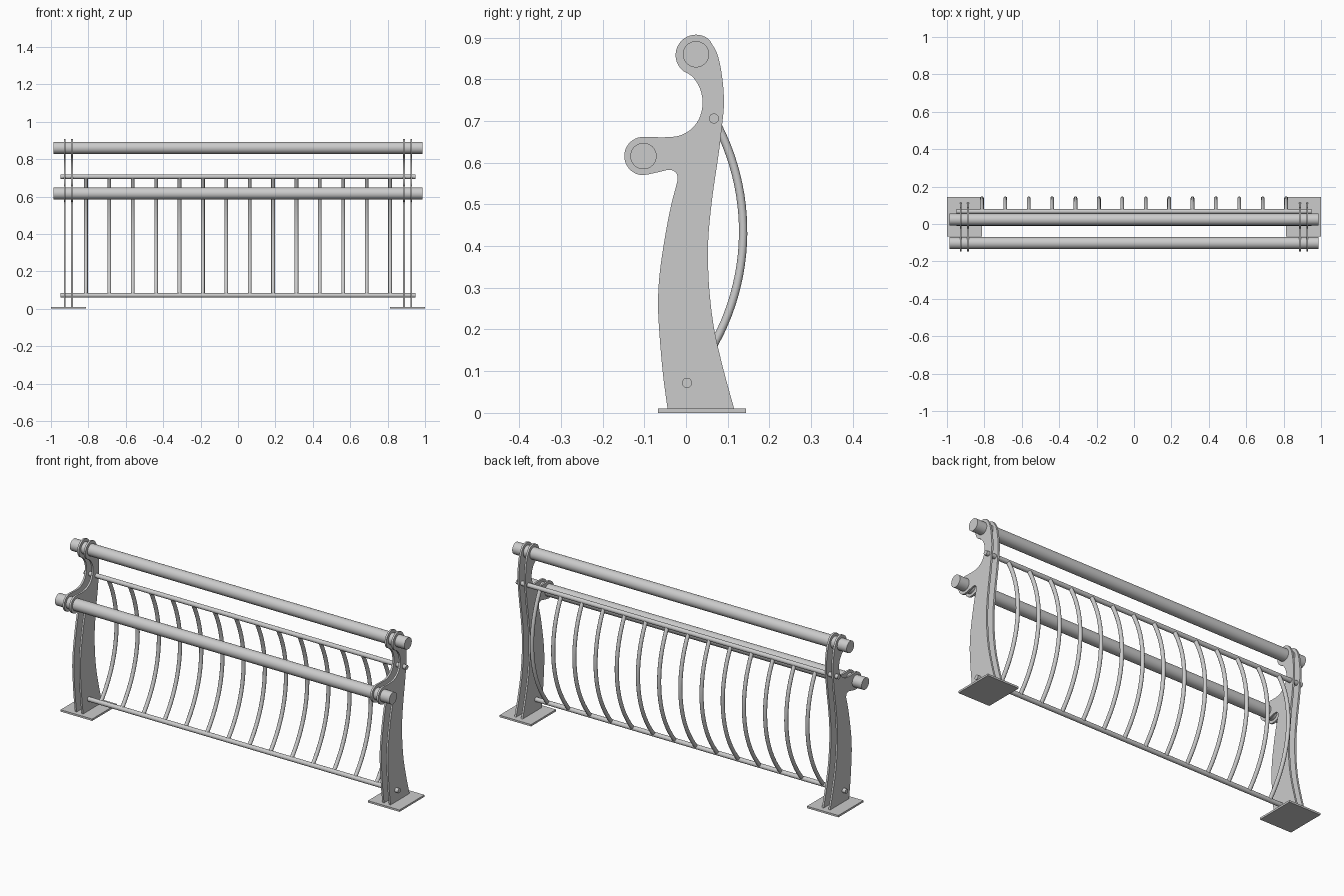
import bpy, bmesh, math
from mathutils import Vector

if "Cube" in bpy.data.objects:
    bpy.data.objects.remove(bpy.data.objects["Cube"])

COL = bpy.context.collection


def add(name, mesh, loc=(0, 0, 0)):
    ob = bpy.data.objects.new(name, mesh)
    ob.location = loc
    COL.objects.link(ob)
    return ob


def finish(bm, name, smooth=True):
    bmesh.ops.recalc_face_normals(bm, faces=bm.faces)
    me = bpy.data.meshes.new(name)
    for f in bm.faces:
        f.smooth = smooth
    bm.to_mesh(me)
    bm.free()
    if smooth:
        me.set_sharp_from_angle(angle=math.radians(30))
    return me


def arc(cy, cz, r, a0, a1, n):
    """Points on a circle in the y-z plane, angles in degrees."""
    return [(cy + r * math.cos(math.radians(a0 + (a1 - a0) * i / n)),
             cz + r * math.sin(math.radians(a0 + (a1 - a0) * i / n))) for i in range(n + 1)]


def spline(pts, n=5):
    """Catmull-Rom curve through the points."""
    p = [Vector(q) for q in pts]
    p = [2 * p[0] - p[1]] + p + [2 * p[-1] - p[-2]]
    out = []
    for i in range(1, len(p) - 2):
        a, b, c, d = p[i - 1:i + 3]
        for k in range(n):
            t = k / n
            out.append(tuple(0.5 * (2 * b + (c - a) * t + (2 * a - 5 * b + 4 * c - d) * t * t
                                    + (3 * b - a - 3 * c + d) * t ** 3)))
    return out + [tuple(p[-2])]


def extrude_profile(name, pts, thick):
    bm = bmesh.new()
    f = bm.faces.new([bm.verts.new((-thick / 2, y, z)) for y, z in pts])
    ext = bmesh.ops.extrude_face_region(bm, geom=[f])
    bmesh.ops.translate(bm, vec=(thick, 0, 0),
                        verts=[v for v in ext['geom'] if isinstance(v, bmesh.types.BMVert)])
    return finish(bm, name)


def rod(name, y, z, r, half, seg):
    """Round bar along x."""
    ring = arc(y, z, r, 0, 360 * (seg - 1) / seg, seg - 1)
    add(name, extrude_profile(name, ring, 2 * half))


# Post plate outline: back edge, front edge, lower rail lobe, neck, top lobe
back = spline([(.058, .892), (.076, .858), (.087, .803), (.091, .743), (.086, .686), (.078, .619),
               (.0635, .52), (.054, .427), (.053, .355), (.057, .283), (.068, .199),
               (.09, .103), (.116, .008)])
front = spline([(-.044, .008), (-.055, .091), (-.0635, .187), (-.067, .259), (-.0635, .331),
                (-.0515, .415), (-.037, .492), (-.023, .547), (-.02, .563), (-.025, .577),
                (-.04, .583), (-.0635, .578), (-.09, .572)])
low_lobe = arc(-.102, .616, .046, 275, 90, 22)[1:]
neck = spline([(-.09, .662), (-.0515, .661), (-.0156, .665), (.013, .681), (.032, .707),
               (.04, .743), (.033, .779), (.0156, .806), (-.005, .819)])
top_lobe = arc(.024, .858, .049, 225, 50, 22)[:-1]
plate = extrude_profile("post_plate", back + front + low_lobe + neck + top_lobe, .01)

# Posts: two plates on a base plate at each end
for side, s in (("left", -1), ("right", 1)):
    add(f"{side}_outer_post_plate", plate, (s * .9265, 0, 0))
    add(f"{side}_inner_post_plate", plate, (s * .888, 0, 0))
    base = extrude_profile("base_plate", [(-.067, 0), (.144, 0), (.144, .01), (-.067, .01)], .186)
    add(f"{side}_base_plate", base, (s * .907, 0, 0))

# Hand rails and thin cross rods
rod("top_rail", .024, .86, .0315, .987, 48)
rod("front_rail", -.102, .616, .0315, .987, 48)
rod("upper_cross_rod", .067, .706, .012, .95, 24)
rod("lower_cross_rod", .0024, .072, .012, .95, 24)

# Bowed balusters: an arc swept with a round section
a0 = math.degrees(math.atan2(.072 - .435, .0024 + .42))
a1 = math.degrees(math.atan2(.706 - .435, .067 + .42))
path = arc(-.42, .435, .557, a0, a1, 28)
cu = bpy.data.curves.new("baluster_path", 'CURVE')
cu.dimensions = '3D'
cu.bevel_depth = .01
cu.bevel_resolution = 4
cu.use_fill_caps = True
sp = cu.splines.new('POLY')
sp.points.add(len(path) - 1)
for pt, (y, z) in zip(sp.points, path):
    pt.co = (0, y, z, 1)
sp.use_smooth = True
tmp = add("baluster_helper", cu)
bar = bpy.data.meshes.new_from_object(tmp.evaluated_get(bpy.context.evaluated_depsgraph_get()))
bpy.data.objects.remove(tmp)
bar.set_sharp_from_angle(angle=math.radians(40))
for i in range(14):
    add(f"baluster_{i + 1}", bar, (-.813 + i * 1.626 / 13, 0, 0))
